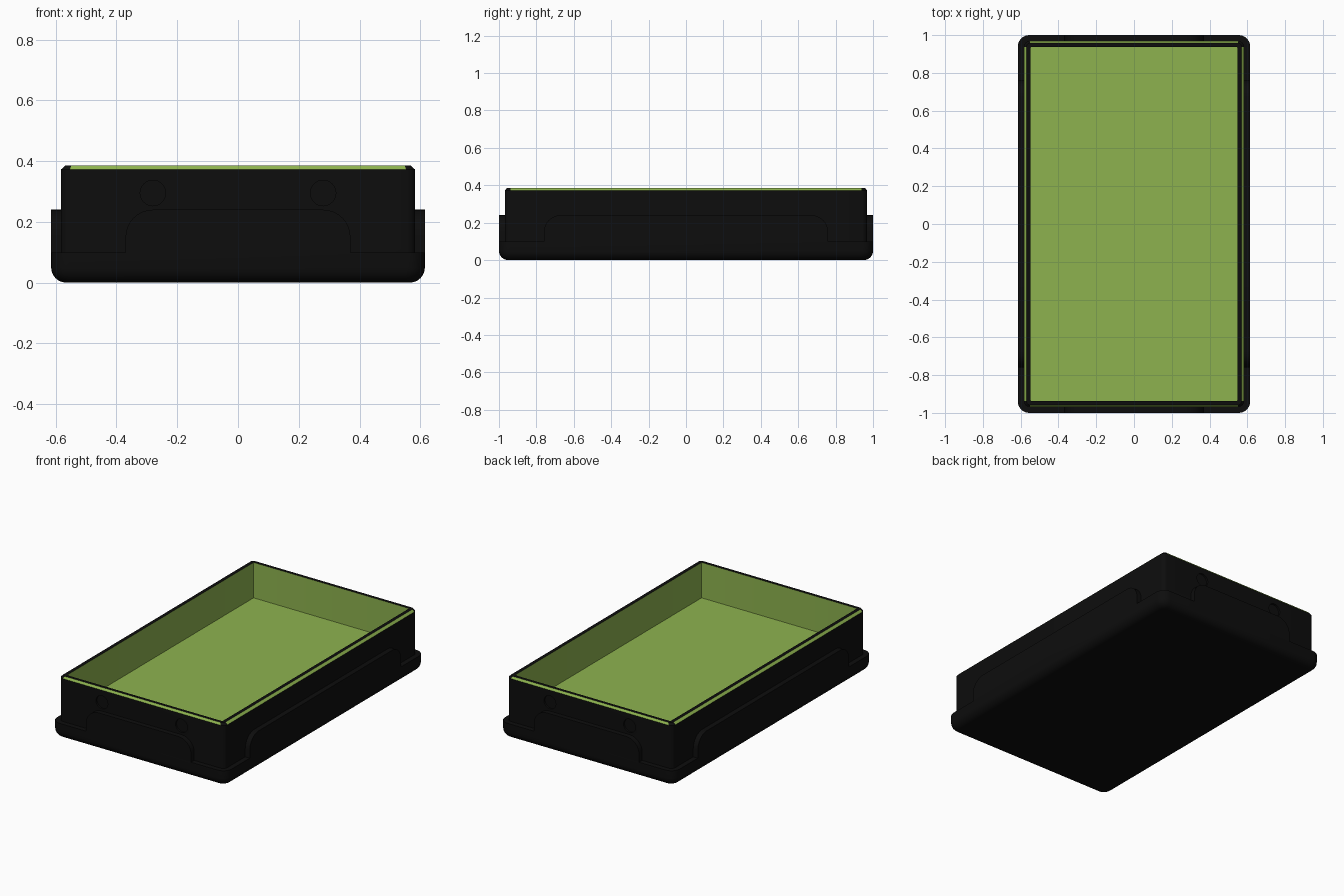
import bpy, bmesh, math

if "Cube" in bpy.data.objects:
    bpy.data.objects.remove(bpy.data.objects["Cube"])

def material(name, rgb):
    m = bpy.data.materials.new(name)
    m.diffuse_color = (*rgb, 1)
    m.use_nodes = True
    m.node_tree.nodes["Principled BSDF"].inputs["Base Color"].default_value = m.diffuse_color
    return m

black = material("black", (0.004, 0.004, 0.004))
green = material("green", (0.27, 0.45, 0.078))
SEG = 6                      # segments per rounded corner

def ring(bm, hx, hy, r, z):
    """Rounded rectangle of vertices, corner by corner."""
    out = []
    for k, (sx, sy) in enumerate([(1, 1), (-1, 1), (-1, -1), (1, -1)]):
        for i in range(SEG + 1):
            a = math.pi / 2 * (k + i / SEG)
            out.append(bm.verts.new((sx * (hx - r) + r * math.cos(a),
                                     sy * (hy - r) + r * math.sin(a), z)))
    return out

def finish(name, bm, mats):
    bmesh.ops.recalc_face_normals(bm, faces=bm.faces[:])
    me = bpy.data.meshes.new(name)
    bm.to_mesh(me)
    bm.free()
    ob = bpy.data.objects.new(name, me)
    bpy.context.collection.objects.link(ob)
    for m in mats:
        me.materials.append(m)
    return ob

def smooth(ob):
    bpy.ops.object.select_all(action='DESELECT')
    ob.select_set(True)
    bpy.context.view_layer.objects.active = ob
    bpy.ops.object.shade_smooth_by_angle(angle=math.radians(35))

# Tray: one closed loft from the underside, over the rim, down to the floor
OX, OY, BX, BY = 0.615, 1.0, 0.583, 0.968
sections = []
for i in range(SEG + 1):     # rounded bottom edge
    a = math.pi / 2 * i / SEG
    d = 0.05 * (1 - math.sin(a))
    sections.append((OX - d, OY - d, 0.06 - d * 0.8, 0.05 * (1 - math.cos(a)), 'black'))
sections += [
    (OX, OY, 0.06, 0.10, 'black'),                       # base side
    (BX, BY, 0.03, 0.10, 'black'),                       # ledge
    (BX, BY, 0.03, 0.372, 'black'),                      # wall
    (BX - 0.014, BY - 0.01, 0.02, 0.385, 'stripe'),      # chamfered rim
    (0.547, 0.938, 0.004, 0.385, 'black'),               # rim top
    (0.547, 0.938, 0.004, 0.16, 'green'),                # inner wall
]
bm = bmesh.new()
prev = None
for hx, hy, r, z, kind in sections:
    cur = ring(bm, hx, hy, r, z)
    if prev is None:
        bm.faces.new(cur)
    else:
        n = len(cur)
        for i in range(n):
            j = (i + 1) % n
            f = bm.faces.new((prev[i], prev[j], cur[j], cur[i]))
            straight = i % (SEG + 1) == SEG
            f.material_index = int(kind == 'green' or (kind == 'stripe' and straight))
    prev = cur
bm.faces.new(prev).material_index = 1                    # floor
tray = finish("tray", bm, [black, green])

# Round dimples in both end walls
for sx in (-1, 1):
    for sy in (-1, 1):
        bpy.ops.mesh.primitive_cylinder_add(vertices=32, radius=0.042, depth=0.024,
            location=(sx * 0.28, sy * BY, 0.295), rotation=(math.pi / 2, 0, 0))
        cutter = bpy.context.object
        cutter.name = "dimple_cutter"
        cutter.hide_render = True
        cutter.data.materials.append(black)
        bpy.context.view_layer.objects.active = tray
        mod = tray.modifiers.new("dimple", 'BOOLEAN')
        mod.operation, mod.solver, mod.object = 'DIFFERENCE', 'EXACT', cutter
        bpy.ops.object.modifier_apply(modifier=mod.name)
        bpy.data.objects.remove(cutter)
smooth(tray)

# Raised grip panels with rounded upper corners on all four sides
def panel(name, half, place):
    r, top = 0.09, 0.24
    pts = [(-half, 0.10), (half, 0.10)]
    for s, start in ((1, 0), (-1, math.pi / 2)):
        for i in range(9):
            a = start + math.pi / 2 * i / 8
            pts.append((s * (half - r) + r * math.cos(a), top - r + r * math.sin(a)))
    bm = bmesh.new()
    inner = [bm.verts.new(place(u, 0, z)) for u, z in pts]
    outer = [bm.verts.new(place(u, 1, z)) for u, z in pts]
    bm.faces.new(inner)
    bm.faces.new(outer)
    for i in range(len(pts)):
        j = (i + 1) % len(pts)
        bm.faces.new((inner[i], inner[j], outer[j], outer[i]))
    smooth(finish(name, bm, [black]))

for s, end, side in ((-1, "front", "left"), (1, "back", "right")):
    panel(end + "_panel", 0.37,
          lambda u, t, z: (u, s * (BY - 0.004 + t * (OY - BY + 0.004)), z))
    panel(side + "_panel", 0.76,
          lambda u, t, z: (s * (BX - 0.004 + t * (OX - BX + 0.004)), u, z))
